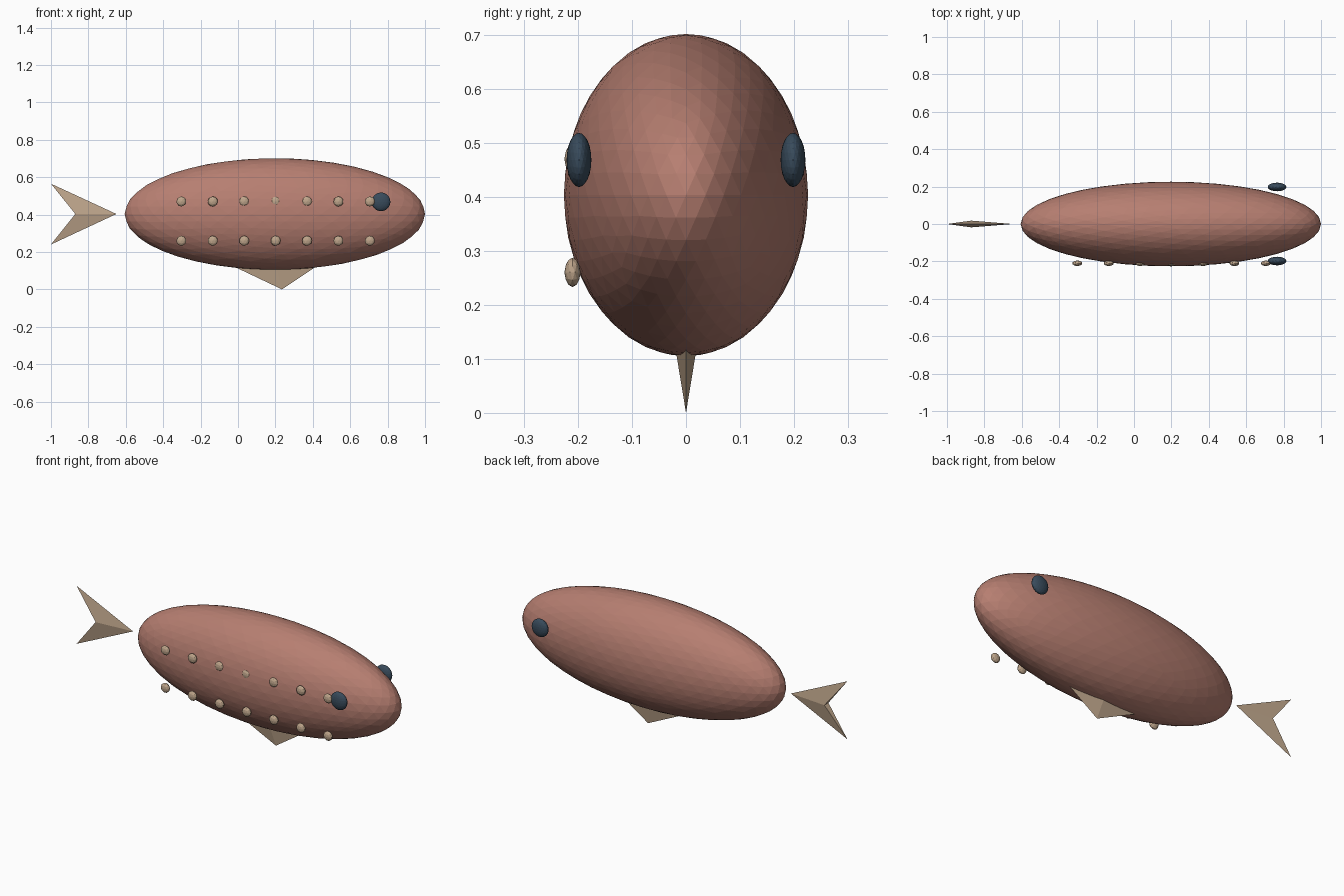
import bpy
import bmesh

cube = bpy.data.objects.get("Cube")
if cube:
    bpy.data.objects.remove(cube, do_unlink=True)


def material(name, rgb):
    mat = bpy.data.materials.new(name)
    mat.use_nodes = True
    mat.diffuse_color = (*rgb, 1)
    mat.node_tree.nodes["Principled BSDF"].inputs["Base Color"].default_value = (*rgb, 1)
    return mat


CLAY = material("clay pink", (0.47, 0.21, 0.165))
TAN = material("tan", (0.52, 0.38, 0.26))
SLATE = material("dark slate", (0.04, 0.07, 0.105))


def add_object(name, bm, mat):
    bmesh.ops.recalc_face_normals(bm, faces=bm.faces)
    mesh = bpy.data.meshes.new(name)
    bm.to_mesh(mesh)
    bm.free()
    mesh.materials.append(mat)
    obj = bpy.data.objects.new(name, mesh)
    bpy.context.collection.objects.link(obj)
    return obj


def ellipsoid(name, centre, radii, detail, mat):
    bm = bmesh.new()
    bmesh.ops.create_icosphere(bm, subdivisions=detail, radius=1)
    bmesh.ops.scale(bm, vec=radii, verts=bm.verts)
    bmesh.ops.translate(bm, vec=centre, verts=bm.verts)
    return add_object(name, bm, mat)


def fin(name, tip, corner_a, corner_b, ridge, thickness, mat):
    """Pointed fin: a flat outline with a thick ridge on both sides; points are (x, z)."""
    bm = bmesh.new()
    t, a, b = (bm.verts.new((x, 0, z)) for x, z in (tip, corner_a, corner_b))
    front, back = (bm.verts.new((ridge[0], y, ridge[1])) for y in (-thickness, thickness))
    for side in (front, back):
        bm.faces.new((t, a, side))
        bm.faces.new((t, b, side))
    for corner in (a, b):
        bm.faces.new((corner, front, back))
    return add_object(name, bm, mat)


# Body
MID_X, MID_Z = 0.197, 0.403
ellipsoid("body", (MID_X, 0, MID_Z), (0.803, 0.226, 0.298), 4, CLAY)

# Eyes
for side, y in (("right", -0.198), ("left", 0.198)):
    ellipsoid(side + "_eye", (0.765, y, 0.468), (0.05, 0.023, 0.05), 3, SLATE)

# Two rows of spots on the front side only
for row, z in (("upper", 0.47), ("lower", 0.26)):
    for i in range(7):
        ellipsoid(f"{row}_spot_{i + 1}", (-0.303 + 0.168 * i, -0.21, z),
                  (0.027, 0.015, 0.027), 2, TAN)

# Forked tail and belly fin
fin("tail_fin", (-0.65, MID_Z), (-1, 0.565), (-1, 0.24), (-0.87, MID_Z), 0.018, TAN)
fin("belly_fin", (0.235, 0), (-0.06, 0.14), (0.445, 0.14), (0.2, 0.14), 0.023, TAN)
